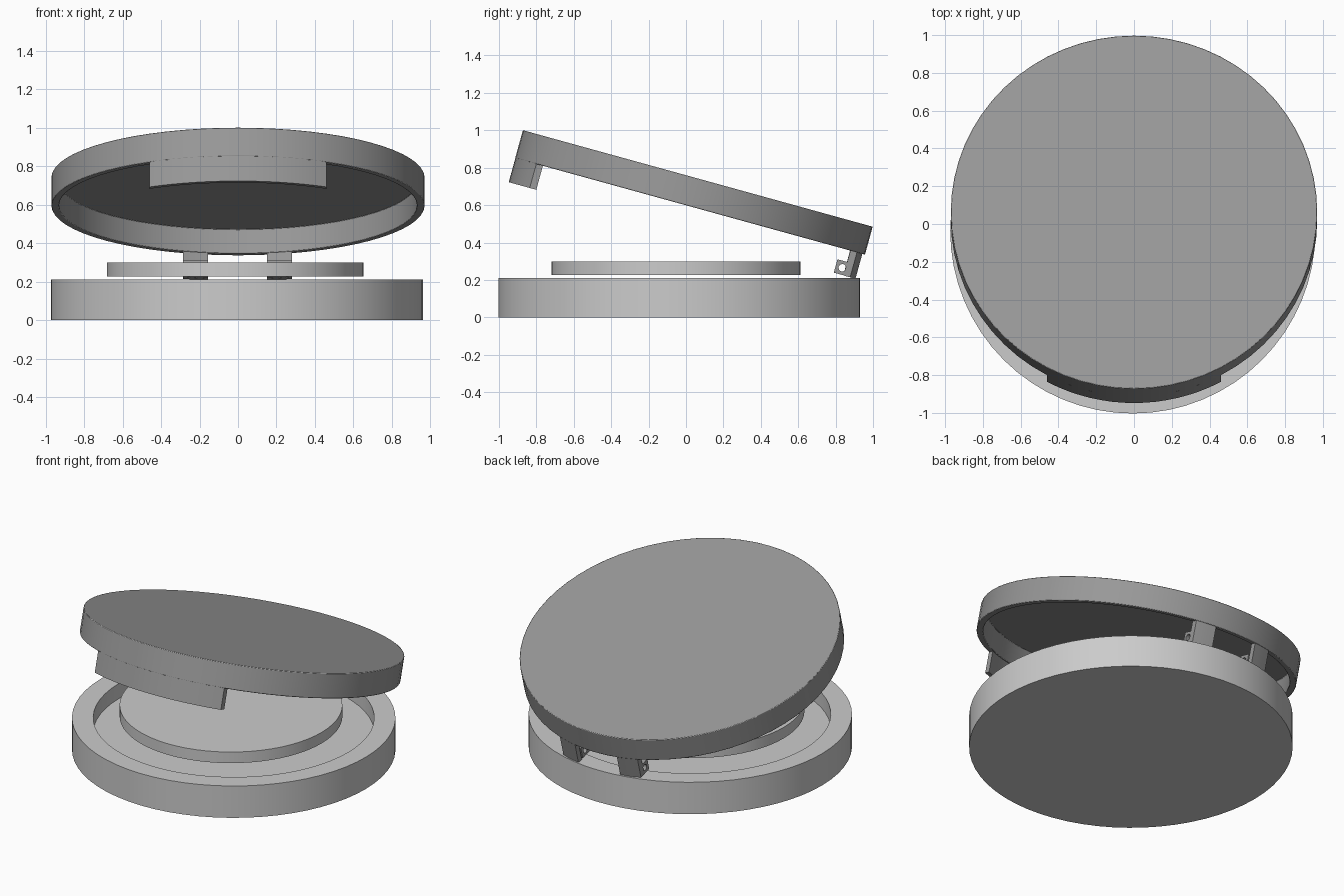
import bpy, math
from mathutils import Matrix

if "Cube" in bpy.data.objects:
    bpy.data.objects.remove(bpy.data.objects["Cube"])

SEG = 64
# frame of the tilted lid: origin at the centre of its top face
LID = Matrix.Translation((0, 0.063, 0.7425)) @ Matrix.Rotation(math.radians(-15.42), 4, 'X')

dark = bpy.data.materials.new("dark_grey")
dark.diffuse_color = (0.32, 0.32, 0.32, 1)
dark.use_nodes = True
dark.node_tree.nodes["Principled BSDF"].inputs["Base Color"].default_value = dark.diffuse_color


def make(name, verts, faces, matrix, bevel=0):
    me = bpy.data.meshes.new(name)
    me.from_pydata(verts, [], faces)
    ob = bpy.data.objects.new(name, me)
    bpy.context.collection.objects.link(ob)
    ob.matrix_world = matrix
    if matrix is LID:
        me.materials.append(dark)
    if bevel:
        m = ob.modifiers.new("bevel", 'BEVEL')
        m.width, m.segments, m.limit_method = bevel, 2, 'ANGLE'
        m.angle_limit = math.radians(40)
    bpy.ops.object.select_all(action='DESELECT')
    ob.select_set(True)
    bpy.context.view_layer.objects.active = ob
    bpy.ops.object.mode_set(mode='EDIT')
    bpy.ops.mesh.select_all(action='SELECT')
    bpy.ops.mesh.normals_make_consistent(inside=False)
    bpy.ops.object.mode_set(mode='OBJECT')
    bpy.ops.object.shade_smooth_by_angle(angle=math.radians(35))
    return ob


def revolve(name, profile, matrix, bevel=0):
    """Turned part: rings of (radius, z), capped at both ends."""
    n = len(profile)
    verts = [(r * math.cos(math.tau * i / SEG), r * math.sin(math.tau * i / SEG), z)
             for r, z in profile for i in range(SEG)]
    faces = [(k * SEG + i, k * SEG + (i + 1) % SEG,
              (k + 1) * SEG + (i + 1) % SEG, (k + 1) * SEG + i)
             for k in range(n - 1) for i in range(SEG)]
    faces += [tuple(range(SEG)), tuple(range((n - 1) * SEG, n * SEG))]
    return make(name, verts, faces, matrix, bevel)


def wall_piece(name, ro, ri, x0, x1, z0, z1, side, steps):
    """Piece of curved wall between two x limits, on the front (-1) or back (+1)."""
    verts, faces = [], []
    for i in range(steps + 1):
        x = x0 + (x1 - x0) * i / steps
        yo, yi = (side * math.sqrt(r * r - x * x) for r in (ro, ri))
        verts += [(x, yo, z0), (x, yo, z1), (x, yi, z1), (x, yi, z0)]
    for i in range(steps):
        for j in range(4):
            a, b = i * 4 + j, i * 4 + (j + 1) % 4
            faces.append((a, b, b + 4, a + 4))
    faces += [(0, 1, 2, 3), tuple(steps * 4 + j for j in range(4))]
    return make(name, verts, faces, LID)


def knuckle(name, x0, x1, cy, cz, h, r, n=16):
    """Square hinge block with a round pin hole along x."""
    verts, faces = [], []
    for x in (x0, x1):
        for hole in (False, True):
            for i in range(n):
                c, s = math.cos(math.tau * i / n), math.sin(math.tau * i / n)
                k = r if hole else h / max(abs(c), abs(s))
                verts.append((x, cy + k * c, cz + k * s))
    for i in range(n):
        j = (i + 1) % n
        for a, b in ((0, n), (n, 3 * n), (3 * n, 2 * n), (2 * n, 0)):
            faces.append((a + i, a + j, b + j, b + i))
    return make(name, verts, faces, LID)


# base tray with a round recess
revolve("base_tray", [(0.967, 0), (0.967, 0.21), (0.84, 0.21), (0.84, 0.11)],
        Matrix.Translation((-0.006, -0.036, 0)))
# loose round pan hovering over the tray
revolve("round_pan", [(0.666, 0.225), (0.666, 0.298)],
        Matrix.Translation((-0.014, -0.053, 0)))
# hollow lid
revolve("lid", [(0.97, 0), (0.97, -0.155), (0.93, -0.155), (0.93, -0.025)][::-1], LID, 0.004)
# front closing tab
wall_piece("front_tab", 0.969, 0.937, -0.46, 0.46, -0.288, -0.152, -1, 16)
# two hinge arms with knuckles at the back
for label, xa, xb in (("left", -0.285, -0.155), ("right", 0.15, 0.28)):
    wall_piece(label + "_hinge_arm", 0.967, 0.932, xa, xb, -0.293, -0.152, 1, 3)
    knuckle(label + "_hinge_knuckle", xa, xb, 0.872, -0.255, 0.037, 0.02)
